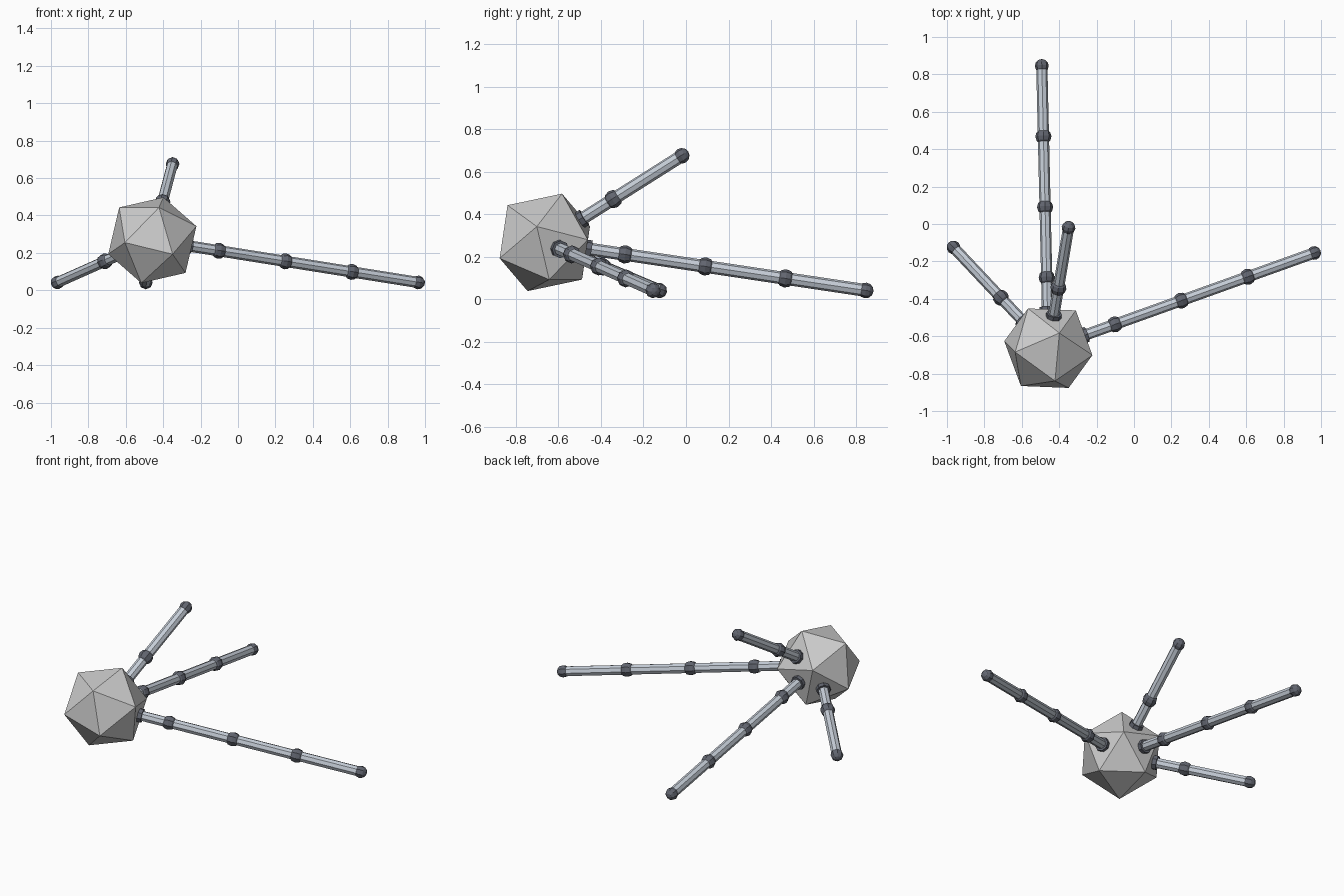
import bpy, bmesh
from mathutils import Vector, Matrix

if "Cube" in bpy.data.objects:
    bpy.data.objects.remove(bpy.data.objects["Cube"])

CENTRE = Vector((-0.458, -0.664, 0.268))


def material(name, rgb):
    m = bpy.data.materials.new(name)
    m.diffuse_color = (*rgb, 1)
    m.use_nodes = True
    m.node_tree.nodes["Principled BSDF"].inputs["Base Color"].default_value = m.diffuse_color
    return m


TUBE = material("pale_steel", (0.56, 0.61, 0.68))
JOINT = material("dark_steel", (0.12, 0.13, 0.16))


def frame(a, b):
    """Orthonormal frame with first axis a and second axis towards b."""
    a = a.normalized()
    b = (b - a * a.dot(b)).normalized()
    return Matrix((a, b, a.cross(b))).transposed()


def finish(bm, name, mat=None, loc=(0, 0, 0), rot=None):
    me = bpy.data.meshes.new(name)
    bm.to_mesh(me)
    bm.free()
    ob = bpy.data.objects.new(name, me)
    bpy.context.collection.objects.link(ob)
    if mat:
        me.materials.append(mat)
    ob.matrix_world = Matrix.Translation(loc) @ (rot or Matrix()).to_4x4()
    return ob


def ball(name, loc, r, rot):
    bm = bmesh.new()
    bmesh.ops.create_uvsphere(bm, u_segments=8, v_segments=6, radius=r)
    finish(bm, name, JOINT, loc, rot)


def rod(name, p, q, r, rot, mat):
    bm = bmesh.new()
    bmesh.ops.create_cone(bm, cap_ends=True, segments=8, radius1=r, radius2=r,
                          depth=(q - p).length)
    finish(bm, name, mat, (p + q) / 2, rot)


# Faceted body: icosahedron turned so one edge matches two measured corners
bm = bmesh.new()
bmesh.ops.create_icosphere(bm, subdivisions=1, radius=0.25)
bm.verts.ensure_lookup_table()
v0 = bm.verts[0]
v1 = v0.link_edges[0].other_vert(v0)
turn = frame(Vector((0.059, 0.081, 0.229)), Vector((-0.176, -0.02, 0.176))) \
    @ frame(v0.co, v1.co).transposed()
finish(bm, "body", None, CENTRE, turn)

# Arms: tip position and number of equal segments from the body centre
arms = {
    "right_arm": ((0.963, -0.155, 0.042), 4),
    "upper_arm": ((-0.350, -0.020, 0.675), 2),
    "back_arm": ((-0.493, 0.845, 0.042), 4),
    "left_arm": ((-0.965, -0.125, 0.042), 2),
}
for name, (tip, n) in arms.items():
    tip = Vector(tip)
    d = (tip - CENTRE).normalized()
    rot = d.to_track_quat('Z', 'Y').to_matrix()
    # collar at the body surface
    rod(name + "_collar", CENTRE + d * 0.19, CENTRE + d * 0.222, 0.042, rot, JOINT)
    pts = [CENTRE + d * 0.19] + [CENTRE.lerp(tip, i / n) for i in range(1, n + 1)]
    for i in range(n):
        rod(f"{name}_tube_{i + 1}", pts[i], pts[i + 1], 0.03, rot, TUBE)
        ball(f"{name}_joint_{i + 1}", pts[i + 1], 0.037 if i == n - 1 else 0.043, rot)
